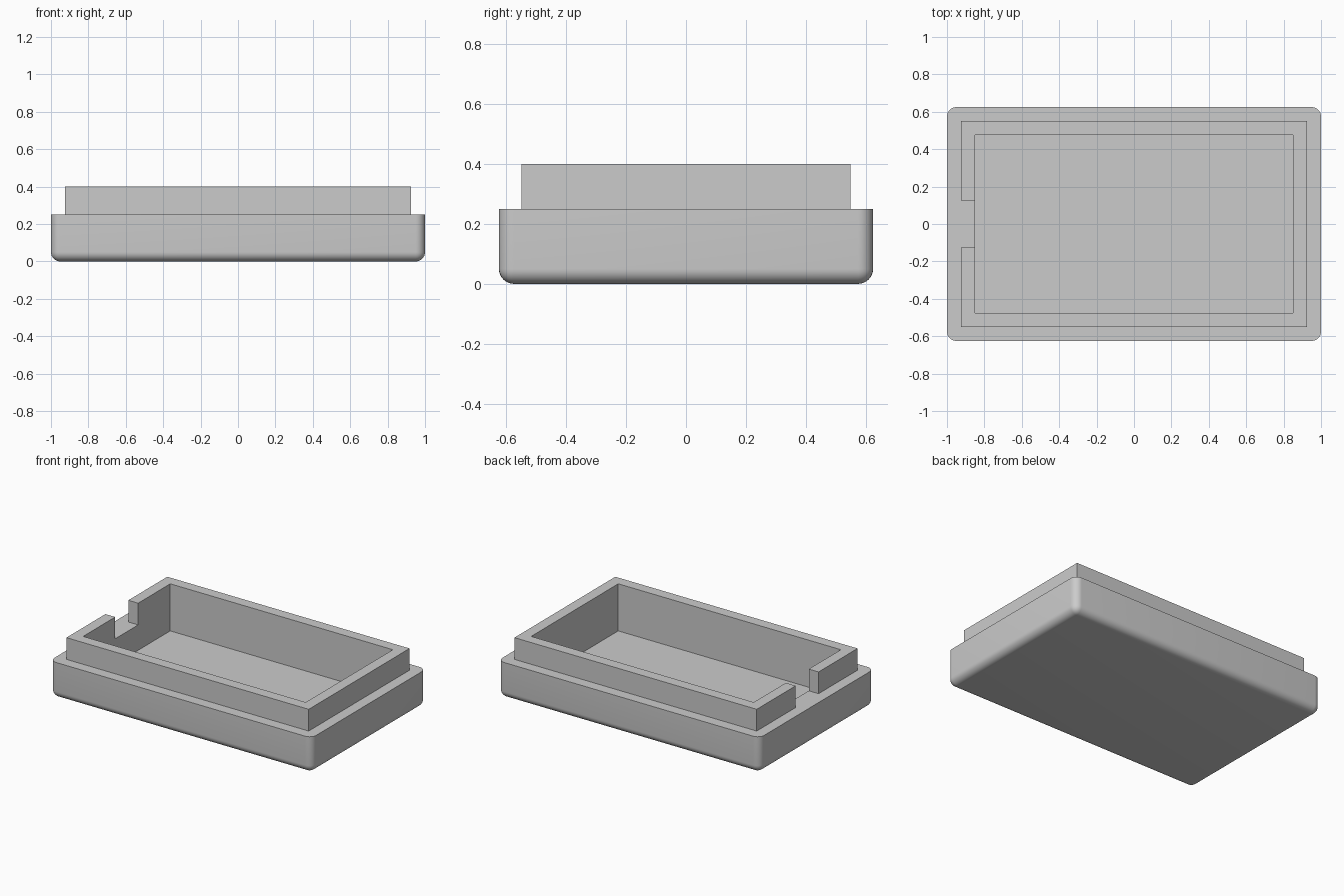
import bpy
import bmesh
import math

if "Cube" in bpy.data.objects:
    bpy.data.objects.remove(bpy.data.objects["Cube"])

HX, HY = 1.0, 0.625      # half size of the tray
WALL = 0.075             # rim step, lip wall and floor thickness
RIM_Z, TOP_Z = 0.25, 0.40
GAP = 0.125              # half width of the lip opening
RADIUS = 0.05


def prism(name, outline, z0, z1):
    """Solid made by extruding an outline from z0 to z1."""
    bm = bmesh.new()
    base = bm.faces.new([bm.verts.new((x, y, z0)) for x, y in outline])
    top = bmesh.ops.extrude_face_region(bm, geom=[base])["geom"]
    for v in top:
        if isinstance(v, bmesh.types.BMVert):
            v.co.z = z1
    bmesh.ops.recalc_face_normals(bm, faces=bm.faces)
    mesh = bpy.data.meshes.new(name)
    bm.to_mesh(mesh)
    bm.free()
    obj = bpy.data.objects.new(name, mesh)
    bpy.context.collection.objects.link(obj)
    return obj


def rect(x, y):
    return [(-x, -y), (x, -y), (x, y), (-x, y)]


def combine(target, other, operation):
    """Apply a boolean and discard the helper."""
    mod = target.modifiers.new(operation, 'BOOLEAN')
    mod.operation = operation
    mod.solver = 'EXACT'
    mod.object = other
    bpy.context.view_layer.objects.active = target
    bpy.ops.object.modifier_apply(modifier=mod.name)
    bpy.data.objects.remove(other, do_unlink=True)


# Tray body: upright corners and bottom edges rounded, top rim sharp
tray = prism("tray", rect(HX, HY), 0, RIM_Z)
bm = bmesh.new()
bm.from_mesh(tray.data)
edges = [e for e in bm.edges if any(v.co.z < 0.01 for v in e.verts)]
bmesh.ops.bevel(bm, geom=edges, offset=RADIUS, offset_type='OFFSET',
                segments=8, profile=0.5, affect='EDGES')
bm.to_mesh(tray.data)
bm.free()

# Raised lip with an opening in its left side
lx, ly = HX - WALL, HY - WALL
lip = prism("lip", rect(lx, ly) + [(-lx, GAP), (-lx + 0.12, GAP),
                                   (-lx + 0.12, -GAP), (-lx, -GAP)],
            RIM_Z - 0.08, TOP_Z)
combine(tray, lip, 'UNION')

# Hollow interior
cavity = prism("cavity", rect(lx - WALL, ly - WALL), WALL, TOP_Z + 0.2)
combine(tray, cavity, 'DIFFERENCE')

# Colour and shading
grey = bpy.data.materials.new("light grey")
grey.diffuse_color = (0.6, 0.6, 0.6, 1)
grey.use_nodes = True
grey.node_tree.nodes["Principled BSDF"].inputs["Base Color"].default_value = grey.diffuse_color
tray.data.materials.clear()
tray.data.materials.append(grey)
for p in tray.data.polygons:
    p.material_index = 0
bpy.ops.object.select_all(action='DESELECT')
tray.select_set(True)
bpy.context.view_layer.objects.active = tray
bpy.ops.object.shade_smooth_by_angle(angle=math.radians(30))
